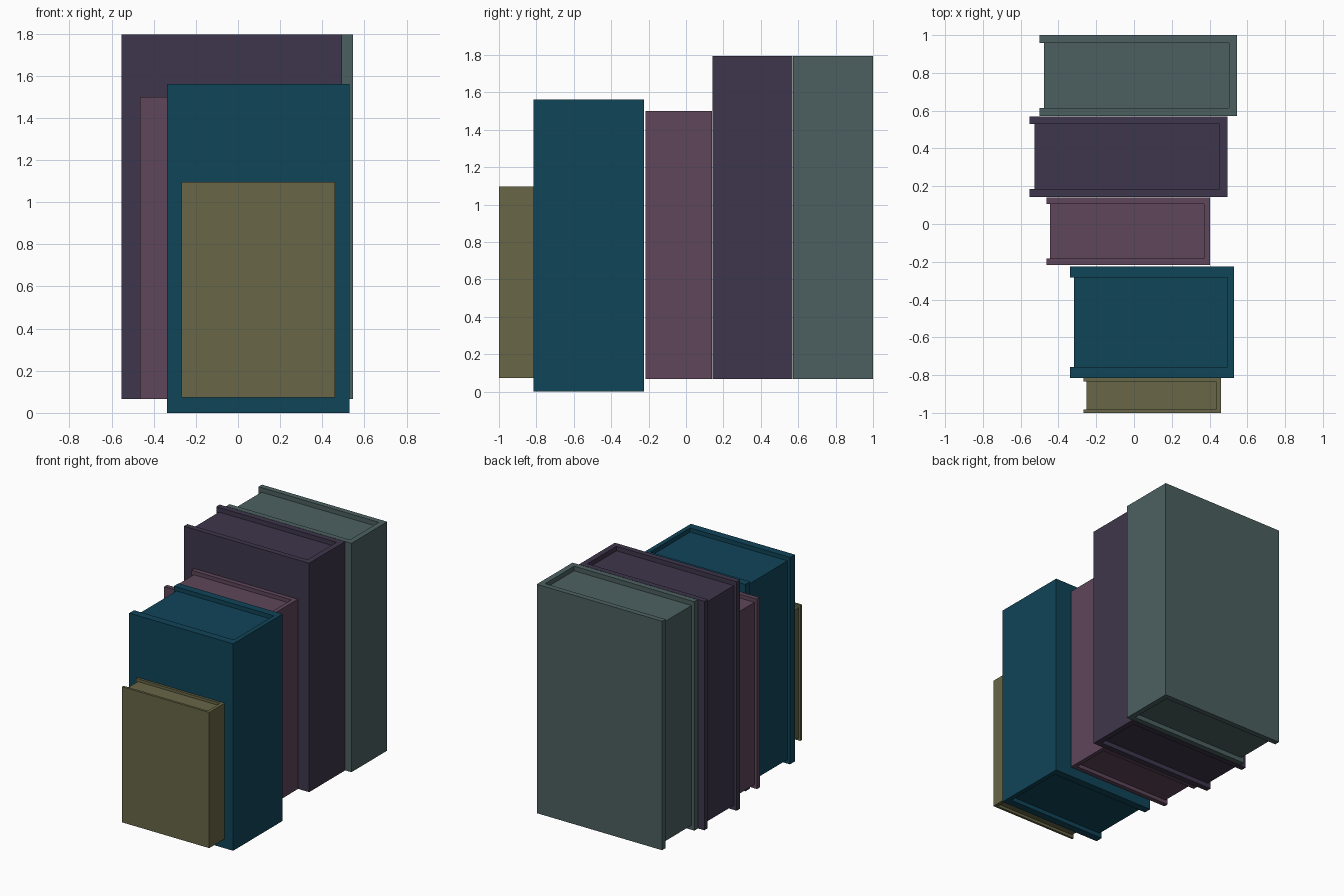
import bpy
import bmesh

if "Cube" in bpy.data.objects:
    bpy.data.objects.remove(bpy.data.objects["Cube"])


def material(name, rgb):
    mat = bpy.data.materials.new(name)
    mat.diffuse_color = (*rgb, 1)
    mat.use_nodes = True
    mat.node_tree.nodes["Principled BSDF"].inputs["Base Color"].default_value = mat.diffuse_color
    return mat


def prism(name, outline, z0, z1, mat):
    """Extrude a flat xy outline from z0 up to z1."""
    bm = bmesh.new()
    base = bm.faces.new([bm.verts.new((x, y, z0)) for x, y in outline])
    top = bmesh.ops.extrude_face_region(bm, geom=[base])["geom"]
    verts = [v for v in top if isinstance(v, bmesh.types.BMVert)]
    bmesh.ops.translate(bm, vec=(0, 0, z1 - z0), verts=verts)
    bmesh.ops.recalc_face_normals(bm, faces=bm.faces)
    mesh = bpy.data.meshes.new(name)
    bm.to_mesh(mesh)
    bm.free()
    mesh.materials.append(mat)
    obj = bpy.data.objects.new(name, mesh)
    bpy.context.collection.objects.link(obj)
    return obj


def book(name, xs, ys, zs, board, spine, lip, rgb):
    (x0, x1), (y0, y1), (z0, z1) = xs, ys, zs
    mat = material(name, rgb)
    xi, ya, yb = x1 - spine, y0 + board, y1 - board
    # Cover: two boards joined by the spine on the +x side
    prism(name + "_cover", [(x0, y0), (x1, y0), (x1, y1), (x0, y1),
                            (x0, yb), (xi, yb), (xi, ya), (x0, ya)], z0, z1, mat)
    # Page block, set back from the cover at top, bottom and fore edge
    inset = 0.02 * (z1 - z0)
    xp = x0 + lip
    prism(name + "_pages", [(xp, ya), (xi, ya), (xi, yb), (xp, yb)],
          z0 + inset, z1 - inset, mat)


# Row of books from front to back
book("olive_book", (-0.267, 0.46), (-1.0, -0.816), (0.072, 1.096),
     0.018, 0.025, 0.015, (0.138, 0.133, 0.061))
book("teal_book", (-0.338, 0.53), (-0.815, -0.225), (0.0, 1.562),
     0.057, 0.034, 0.021, (0.005, 0.058, 0.098))
book("mauve_book", (-0.464, 0.402), (-0.217, 0.14), (0.067, 1.5),
     0.034, 0.032, 0.02, (0.112, 0.061, 0.102))
book("purple_book", (-0.552, 0.494), (0.143, 0.57), (0.067, 1.795),
     0.041, 0.042, 0.024, (0.048, 0.037, 0.072))
book("grey_green_book", (-0.5, 0.546), (0.573, 1.0), (0.067, 1.795),
     0.041, 0.042, 0.024, (0.073, 0.117, 0.117))
